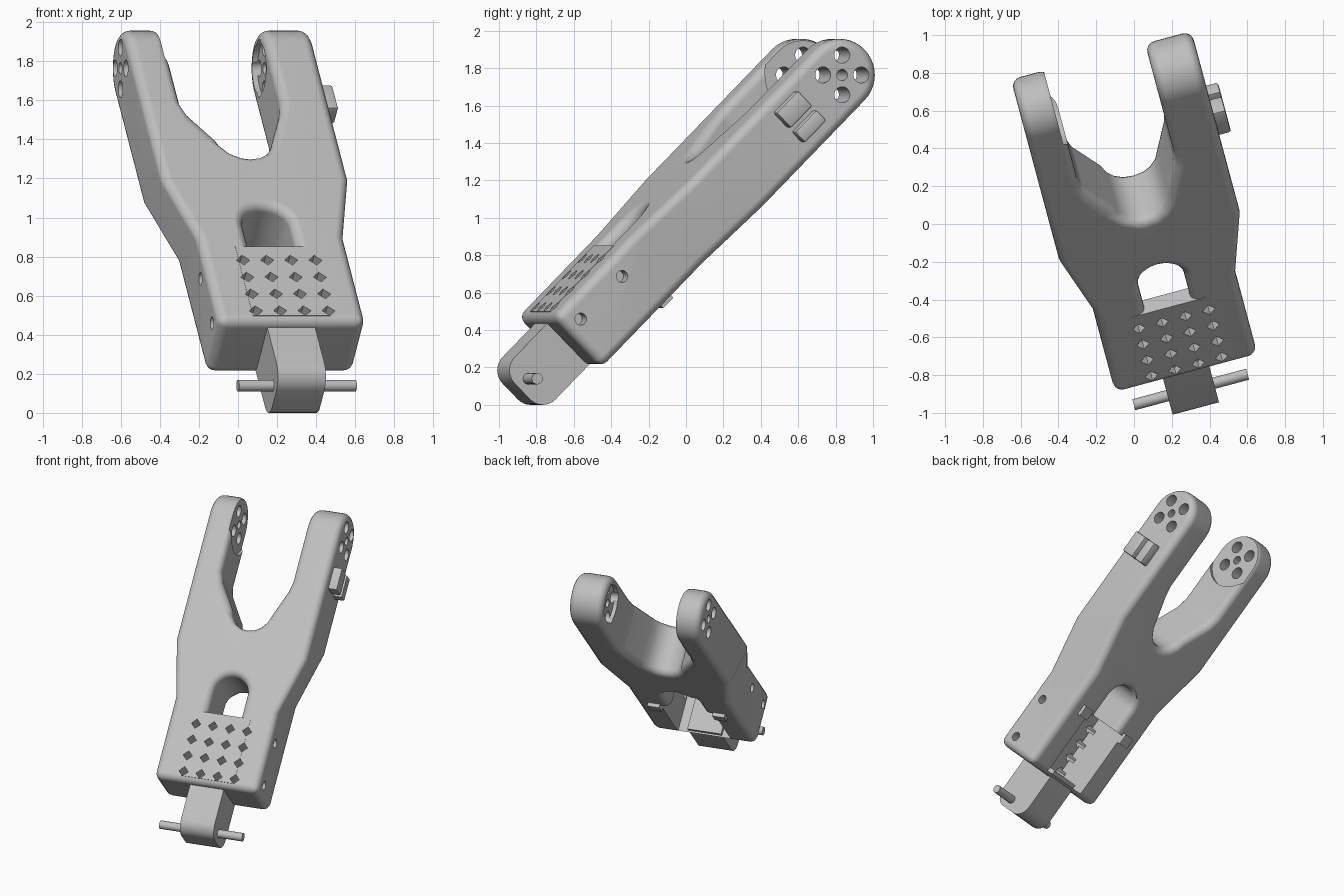
import bpy, bmesh, math
from mathutils import Matrix, Vector

old = bpy.data.objects.get("Cube")
if old:
    bpy.data.objects.remove(old, do_unlink=True)

GREY = (0.52, 0.52, 0.52, 1)
mat = bpy.data.materials.new("plain grey")
mat.use_nodes = True
mat.diffuse_color = GREY
mat.node_tree.nodes["Principled BSDF"].inputs["Base Color"].default_value = GREY

# Arm frame: x across, y along the arm, z through its thickness
TOP, BOT, TIP, MID, R = 0.928, 0.542, 1.743, 0.735, 0.193


def prism(name, rings, axis):
    """Loft two matching 2D outlines [(outline, level), ...] along an axis (0 or 2)."""
    bm = bmesh.new()
    loops = []
    for pts, lev in rings:
        loops.append([bm.verts.new((lev, a, b) if axis == 0 else (a, b, lev)) for a, b in pts])
    n = len(loops[0])
    bm.faces.new(loops[0])
    bm.faces.new(loops[1])
    for i in range(n):
        j = (i + 1) % n
        bm.faces.new((loops[0][i], loops[0][j], loops[1][j], loops[1][i]))
    bmesh.ops.recalc_face_normals(bm, faces=bm.faces)
    me = bpy.data.meshes.new(name)
    bm.to_mesh(me)
    bm.free()
    ob = bpy.data.objects.new(name, me)
    bpy.context.collection.objects.link(ob)
    me.materials.append(mat)
    return ob


def slab(name, pts, lo, hi, axis):
    return prism(name, [(pts, lo), (pts, hi)], axis)


def rect(a0, a1, b0, b1):
    return [(a0, b0), (a1, b0), (a1, b1), (a0, b1)]


def arc(ca, cb, r, start, end, n):
    return [(ca + r * math.cos(math.radians(start + (end - start) * i / n)),
             cb + r * math.sin(math.radians(start + (end - start) * i / n))) for i in range(n + 1)]


def circle(ca, cb, r, n=20):
    return arc(ca, cb, r, 0, 360 - 360 / n, n - 1)


def apply_mod(ob, kind, **props):
    m = ob.modifiers.new(kind.title(), kind)
    for k, v in props.items():
        setattr(m, k, v)
    bpy.context.view_layer.objects.active = ob
    bpy.ops.object.modifier_apply(modifier=m.name)


def boolean(ob, cutters, op="DIFFERENCE"):
    for c in cutters:
        c.hide_render = True
        apply_mod(ob, "BOOLEAN", operation=op, object=c, solver="EXACT")


def discard(cutters):
    for c in cutters:
        bpy.data.objects.remove(c, do_unlink=True)


# Forked body outline: base, flared waist, two prongs and a rounded crotch
def outline(s):
    right = [(0.39, -0.28), (0.39, 0.33 + s), (0.495, 0.75 + s), (0.495, 2.1),
             (0.24, 2.1), (0.24, 1.32), (0.225, 1.25), (0.152, 1.06),
             (0.13, 1.0), (0.095, 0.955), (0.05, 0.928), (0, 0.92)]
    left = [(-x, y) for x, y in reversed(right[:-1])]
    left = [(-0.292 if x == -0.24 else (-0.272 if x == -0.225 else x), y) for x, y in left]
    return right + left


body = prism("fork_body", [(outline(0.2), BOT), (outline(0.0), TOP)], 2)

# Fully rounded prong ends, then the arched window
side = [(-0.4, BOT)] + arc(TIP, MID, R, -90, 90, 20) + [(-0.4, TOP)]
round_end = slab("end_cutter", side, -0.8, 0.8, 0)
boolean(body, [round_end], "INTERSECT")
window = slab("window_cutter", [(-0.125, -0.18), (0.125, -0.18)] + arc(0, 0.435, 0.125, 0, 180, 16),
              0.3, 1.2, 2)
boolean(body, [window])
discard([round_end, window])
apply_mod(body, "BEVEL", width=0.05, segments=4, limit_method="ANGLE",
          angle_limit=math.radians(45), use_clamp_overlap=False)

# Cavity under the base
cavity = slab("cavity_cutter", rect(-0.2, 0.2, -0.25, 0.257), 0.4, 0.83, 2)
boolean(body, [cavity])
discard([cavity])

# Perforated plate over the cavity
plate = slab("perforated_plate", rect(-0.205, 0.205, -0.24, 0.257), 0.828, 0.93, 2)
cuts = []
for i in range(4):
    for j in range(4):
        cx, cy = 0.01 + 0.128 * (i - 1.5), 0.16 - 0.122 * j
        cuts.append(slab("diamond_cutter", circle(cx, cy, 0.035, 4), 0.78, 1.0, 2))
for c in cuts:
    boolean(body, [c])
    boolean(plate, [c])
discard(cuts)

# Bolt holes in the prongs and base sides, recesses on the inner prong faces
cuts = [slab("recess_cutter", circle(TIP, MID, 0.215, 40), -0.315, -0.15, 0),
        slab("recess_cutter", circle(TIP, MID, 0.135, 32), 0.15, 0.268, 0)]
for s in (-1, 1):
    lo, hi = sorted((s * 0.15, s * 0.7))
    cuts.append(slab("hole_cutter", circle(TIP, MID, 0.03), lo, hi, 0))
    for a in (45, 135, 225, 315):
        cuts.append(slab("hole_cutter", circle(TIP + 0.106 * math.cos(math.radians(a)),
                                               MID + 0.106 * math.sin(math.radians(a)), 0.043),
                         lo, hi, 0))
    lo, hi = sorted((s * 0.3, s * 0.6))
    for y in (0.14, -0.183):
        cuts.append(slab("hole_cutter", circle(y, 0.815, 0.032), lo, hi, 0))
boolean(body, cuts)
discard(cuts)
parts = [body, plate]

# Tongue with rounded end, and the pin through it
tongue = [(-0.22, 0.56), (-0.22, 0.88)] + arc(-0.535, 0.78, 0.1, 90, 180, 8) \
    + arc(-0.535, 0.66, 0.1, 180, 270, 8)
parts.append(slab("tongue", tongue, -0.127, 0.127, 0))
parts.append(slab("cross_pin", circle(-0.564, 0.745, 0.03, 24), -0.312, 0.312, 0))

# Two cable clip blocks on the outer face of one prong
for name, w0, w1 in (("upper_clip", 0.745, 0.86), ("lower_clip", 0.635, 0.715)):
    clip = slab(name, rect(1.33, 1.5, w0, w1), 0.45, 0.56, 0)
    apply_mod(clip, "BEVEL", width=0.012, segments=2)
    parts.append(clip)

# Small lips beside the cavity
for s, name in ((1, "left_lip"), (-1, "right_lip")):
    lo, hi = sorted((s * 0.2, s * 0.29))
    parts.append(slab(name, rect(lo, hi, 0.2, 0.28), 0.515, 0.6, 2))

# Tilt the arm up 45 degrees and turn it 15 degrees
turn = Matrix.Rotation(math.radians(15), 4, "Z") @ Matrix.Rotation(math.radians(45), 4, "X")
for ob in parts:
    ob.data.transform(turn)
pts = [v.co for ob in parts for v in ob.data.vertices]
lo = Vector([min(p[k] for p in pts) for k in range(3)])
hi = Vector([max(p[k] for p in pts) for k in range(3)])
shift = Vector((-(lo.x + hi.x) / 2, -(lo.y + hi.y) / 2, -lo.z))
for ob in parts:
    ob.data.transform(Matrix.Translation(shift))

# Smooth rounded areas, sharp corners
bpy.ops.object.select_all(action="DESELECT")
for ob in parts:
    ob.select_set(True)
bpy.context.view_layer.objects.active = body
bpy.ops.object.shade_smooth_by_angle(angle=math.radians(32))
wn = body.modifiers.new("Weighted normals", "WEIGHTED_NORMAL")
wn.keep_sharp = True
